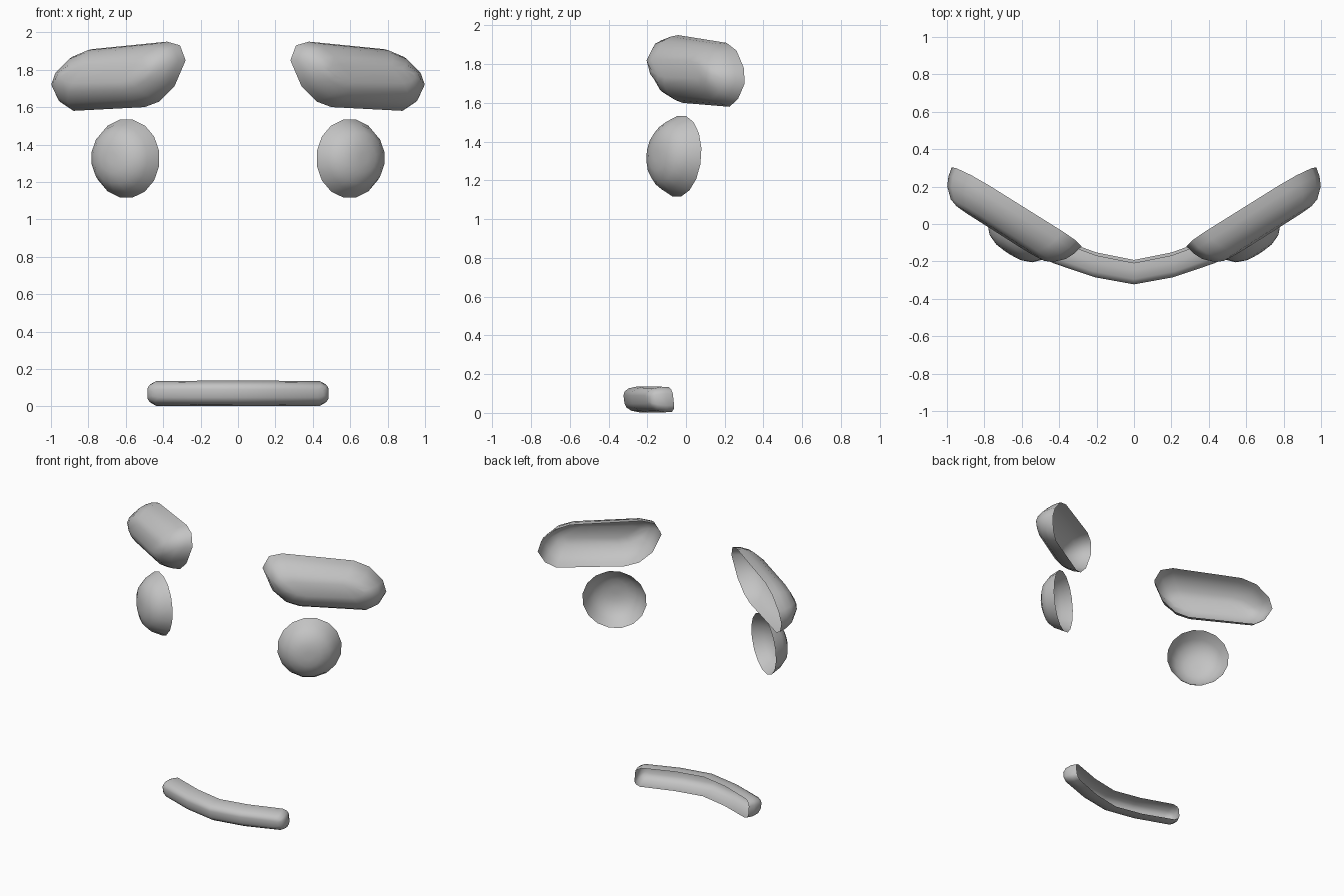
import bpy, math
from mathutils import Vector

if "Cube" in bpy.data.objects:
    bpy.data.objects.remove(bpy.data.objects["Cube"])

grey = bpy.data.materials.new("grey")
grey.diffuse_color = (0.55, 0.55, 0.55, 1)
grey.use_nodes = True
grey.node_tree.nodes["Principled BSDF"].inputs["Base Color"].default_value = grey.diffuse_color


def shell(name, outline, rings, place, mirror=False):
    """Open-backed pillow: outline (u, v) shrunk by (inset, depth) rings.
    The outline runs left to right on top, then right to left below."""
    n = len(outline)
    hu = max(abs(u) for u, v in outline)
    hv = max(abs(v) for u, v in outline)
    verts, faces = [], []
    for inset, depth in rings:
        fu, fv = 1 - inset / hu, 1 - inset / hv
        verts += [place(u * fu, v * fv, depth) for u, v in outline]
    for r in range(len(rings) - 1):
        for i in range(n):
            a, b = r * n + i, r * n + (i + 1) % n
            faces.append((a, b, b + n, a + n))
    # front cap as a strip of quads
    base = (len(rings) - 1) * n
    for i in range(n // 2 - 1):
        faces.append((base + n - 1 - i, base + i, base + i + 1, base + n - 2 - i)[::-1])
    faces = [f if k >= len(faces) - (n // 2 - 1) else f[::-1] for k, f in enumerate(faces)]
    mesh = bpy.data.meshes.new(name)
    mesh.from_pydata(verts, [], faces)
    mesh.materials.append(grey)
    for p in mesh.polygons:
        p.use_smooth = True
    obj = bpy.data.objects.new(name, mesh)
    bpy.context.collection.objects.link(obj)
    if mirror:
        mod = obj.modifiers.new("mirror", 'MIRROR')
        mod.use_mirror_merge = False
    return obj


def slanted(center, tilt):
    """Placement on a plane turned outwards, leaning back at the top."""
    along = Vector((0.842, 0.539, 0))
    up = Vector((0, tilt, 1))
    out = Vector((0.539, -0.842, tilt * 0.5))
    return lambda u, v, d: Vector(center) + along * u + up * v + out * d


# eyebrows
cx, cz = 0.6275, 1.765
brow = [(0.28, 1.85), (0.31, 1.93), (0.38, 1.95), (0.78, 1.91), (0.87, 1.87), (0.95, 1.78),
        (0.975, 1.70), (0.94, 1.62), (0.88, 1.58), (0.50, 1.60), (0.42, 1.63), (0.34, 1.71)]
brow = [((x - cx) / 0.842, z - cz) for x, z in brow]
shell("eyebrows", brow, [(0, 0), (0.012, 0.05), (0.036, 0.10), (0.09, 0.15), (0.135, 0.166)],
      slanted((cx, 0.09, cz), 0.15), mirror=True)

# eyes
N = 16
eye = []
for i in range(N):
    a = math.pi - (i + 0.5) * 2 * math.pi / N
    eye.append((0.212 * math.cos(a), 0.212 * math.sin(a)))
shell("eyes", eye, [(0, 0), (0.033, 0.07), (0.072, 0.113), (0.13, 0.137), (0.18, 0.142)],
      slanted((0.597, -0.035, 1.325), 0.06), mirror=True)


# mouth, bent around the face
def bend(u, v, d):
    y = -0.20 + 0.12 * abs(u) + 0.39 * u * u
    slope = math.copysign(0.12 + 0.78 * abs(u), u) if abs(u) > 0.01 else 0
    n = Vector((slope, -1, 0)).normalized()
    return Vector((u, y - 0.12 * v, 0.069 + v)) + n * d


half = [(-0.455, 0.03), (-0.445, 0.05), (-0.42, 0.064), (-0.2, 0.066), (0, 0.066)]
top = half + [(-u, v) for u, v in half[-2::-1]]
mouth = top + [(u, -v) for u, v in top[::-1]]
shell("mouth", mouth, [(0, 0), (-0.002, 0.04), (0.008, 0.088), (0.024, 0.112), (0.044, 0.12)], bend)
